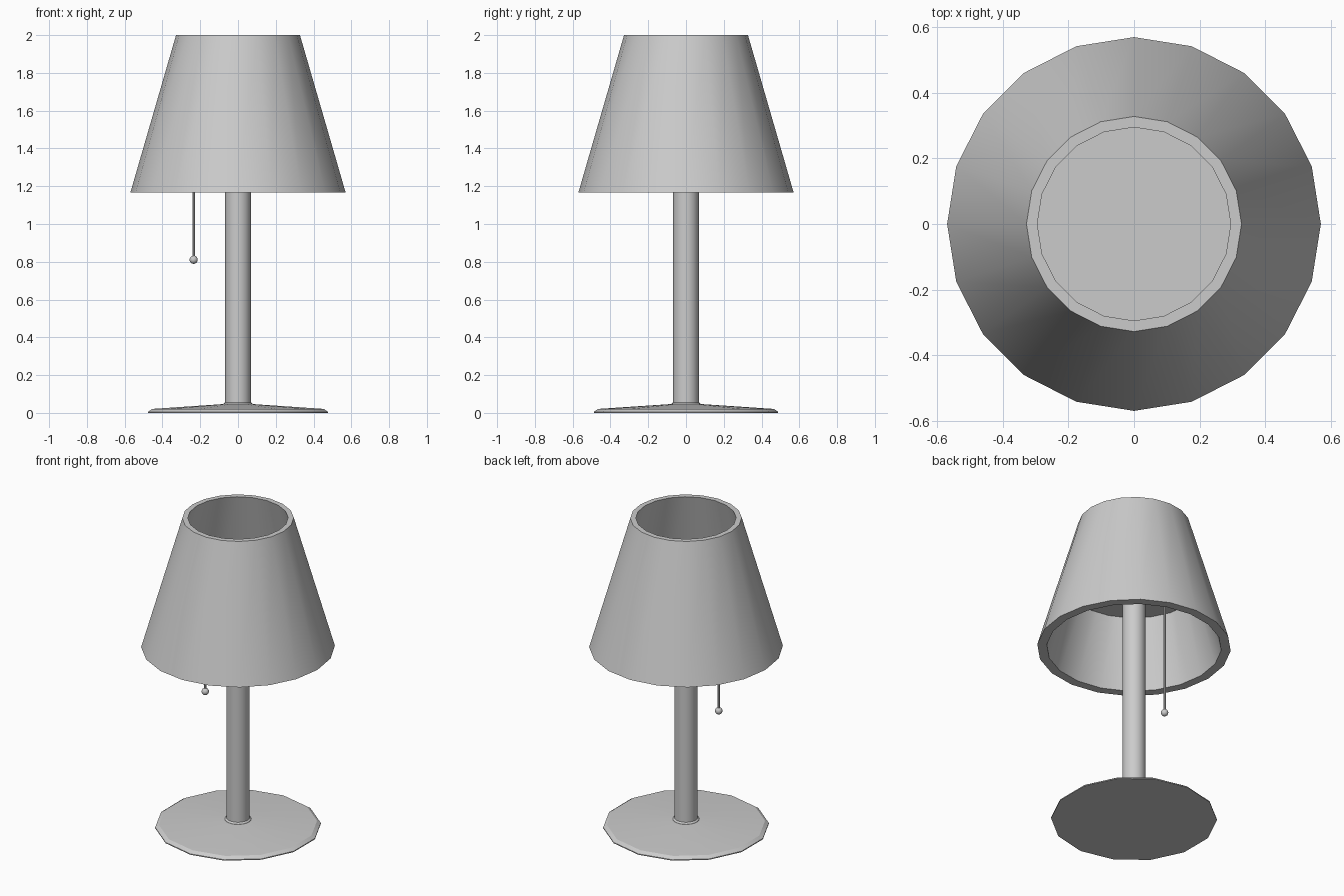
import bpy, bmesh
from math import cos, sin, pi, radians

if "Cube" in bpy.data.objects:
    bpy.data.objects.remove(bpy.data.objects["Cube"])


def lathe(name, profile, sides, phase=0.0, loop=False, x=0.0, angle=35):
    """Revolve an (r, z) profile round z; loop=True closes it into a ring, else ends are capped."""
    bm = bmesh.new()
    rings = [[bm.verts.new((r * cos(phase + 2 * pi * i / sides),
                            r * sin(phase + 2 * pi * i / sides), z))
              for i in range(sides)] for r, z in profile]
    pairs = list(zip(rings, rings[1:]))
    if loop:
        pairs.append((rings[-1], rings[0]))
    else:
        bm.faces.new(rings[0])
        bm.faces.new(rings[-1])
    for a, b in pairs:
        for i in range(sides):
            j = (i + 1) % sides
            bm.faces.new((a[i], a[j], b[j], b[i]))
    bmesh.ops.recalc_face_normals(bm, faces=bm.faces)
    return finish(name, bm, x, 0.0, angle)


def finish(name, bm, x=0.0, z=0.0, angle=35):
    mesh = bpy.data.meshes.new(name)
    bm.to_mesh(mesh)
    bm.free()
    ob = bpy.data.objects.new(name, mesh)
    ob.location = (x, 0, z)
    bpy.context.collection.objects.link(ob)
    bpy.context.view_layer.objects.active = ob
    for other in bpy.context.selected_objects:
        other.select_set(False)
    ob.select_set(True)
    bpy.ops.object.shade_smooth_by_angle(angle=radians(angle))
    return ob


# Base: thin 14-sided disc with a bevelled rim, corner pointing to front and back
lathe("base", [(0.488, 0.0), (0.488, 0.006), (0.466, 0.021), (0.075, 0.047)],
      14, phase=pi / 2, angle=28)

# Stem with a small flare where it meets the base
lathe("stem_collar", [(0.08, 0.04), (0.078, 0.048), (0.068, 0.056)], 20)
lathe("stem", [(0.068, 0.03), (0.068, 1.605)], 20)

# Shade: thick open cone, with a plate inside that holds it on the stem
lathe("shade", [(0.57, 1.166), (0.328, 2.0), (0.295, 2.0), (0.514, 1.166)], 20, loop=True)
lathe("shade_plate", [(0.403, 1.598), (0.4, 1.604)], 20)

# Pull cord and ball
CORD_X = -0.235
lathe("pull_cord", [(0.007, 0.815), (0.007, 1.6)], 8, x=CORD_X)
bm = bmesh.new()
bmesh.ops.create_uvsphere(bm, u_segments=14, v_segments=10, radius=0.022)
finish("pull_ball", bm, x=CORD_X, z=0.811)
